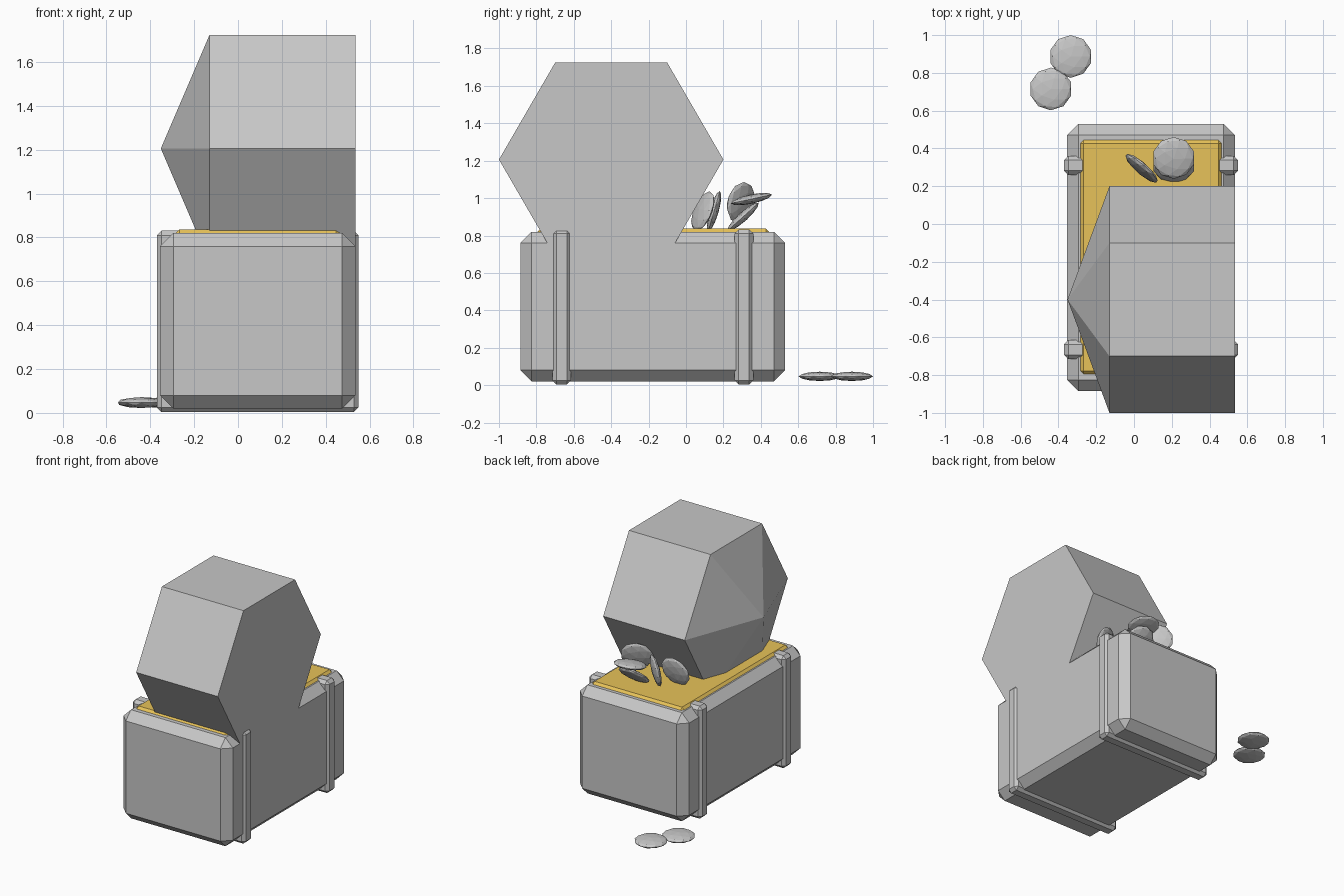
import bpy
import bmesh
import math

if "Cube" in bpy.data.objects:
    bpy.data.objects.remove(bpy.data.objects["Cube"])


def material(name, rgb):
    m = bpy.data.materials.new(name)
    m.diffuse_color = (*rgb, 1.0)
    m.use_nodes = True
    m.node_tree.nodes["Principled BSDF"].inputs["Base Color"].default_value = m.diffuse_color
    return m


GREY = material("grey", (0.57, 0.57, 0.57))
GOLD = material("gold", (0.80, 0.54, 0.10))


def finish(name, bm, mat):
    bmesh.ops.recalc_face_normals(bm, faces=bm.faces)
    mesh = bpy.data.meshes.new(name)
    bm.to_mesh(mesh)
    bm.free()
    mesh.materials.append(mat)
    ob = bpy.data.objects.new(name, mesh)
    bpy.context.collection.objects.link(ob)
    return ob


def chamfer_box(name, lo, hi, width, mat):
    """Box between two corners with a flat chamfer on every edge."""
    bm = bmesh.new()
    bmesh.ops.create_cube(bm, size=1.0)
    for v in bm.verts:
        v.co = [hi[i] if v.co[i] > 0 else lo[i] for i in range(3)]
    ob = finish(name, bm, mat)
    bevel = ob.modifiers.new("chamfer", 'BEVEL')
    bevel.width = width
    bevel.segments = 1
    return ob


# Chest body
chamfer_box("chest_body", (-0.355, -0.885, 0.02), (0.535, 0.53, 0.82), 0.06, GREY)

# Treasure fill on top of the body
chamfer_box("gold_fill", (-0.285, -0.795, 0.78), (0.465, 0.445, 0.837), 0.018, GOLD)

# Straps around the body
for name, y in (("front_strap", -0.665), ("back_strap", 0.31)):
    chamfer_box(name, (-0.37, y - 0.05, 0.003), (0.55, y + 0.05, 0.832), 0.022, GREY)

# Lid: hexagonal prism along x with a low pyramid on the left end
bm = bmesh.new()
rings = []
for x in (-0.13, 0.535):
    rings.append([bm.verts.new((x, -0.4 + 0.6 * math.cos(i * math.pi / 3),
                                1.206 + 0.598 * math.sin(i * math.pi / 3)))
                  for i in range(6)])
left, right = rings
apex = bm.verts.new((-0.352, -0.4, 1.206))
for i in range(6):
    j = (i + 1) % 6
    bm.faces.new((left[i], left[j], right[j], right[i]))
    bm.faces.new((left[j], left[i], apex))
bm.faces.new(right)
finish("lid", bm, GREY)

# Coins: flattened faceted balls (position, tilt in degrees)
COINS = [
    ((-0.335, 0.887, 0.047), (0, 0, 0)),
    ((-0.44, 0.715, 0.047), (0, 0, 0)),
    ((0.21, 0.35, 0.995), (12, 0, 0)),
    ((0.21, 0.305, 0.90), (42, 0, 0)),
    ((0.04, 0.295, 0.975), (80, 0, -41)),
    ((-0.02, 0.15, 0.93), (74, 0, 0)),
    ((0.335, 0.09, 0.93), (70, 0, 25)),
]
for n, (pos, tilt) in enumerate(COINS, 1):
    bm = bmesh.new()
    bmesh.ops.create_icosphere(bm, subdivisions=2, radius=0.113)
    for v in bm.verts:
        v.co.z *= 0.22
    coin = finish(f"coin_{n}", bm, GREY)
    coin.location = pos
    coin.rotation_euler = [math.radians(a) for a in tilt]
